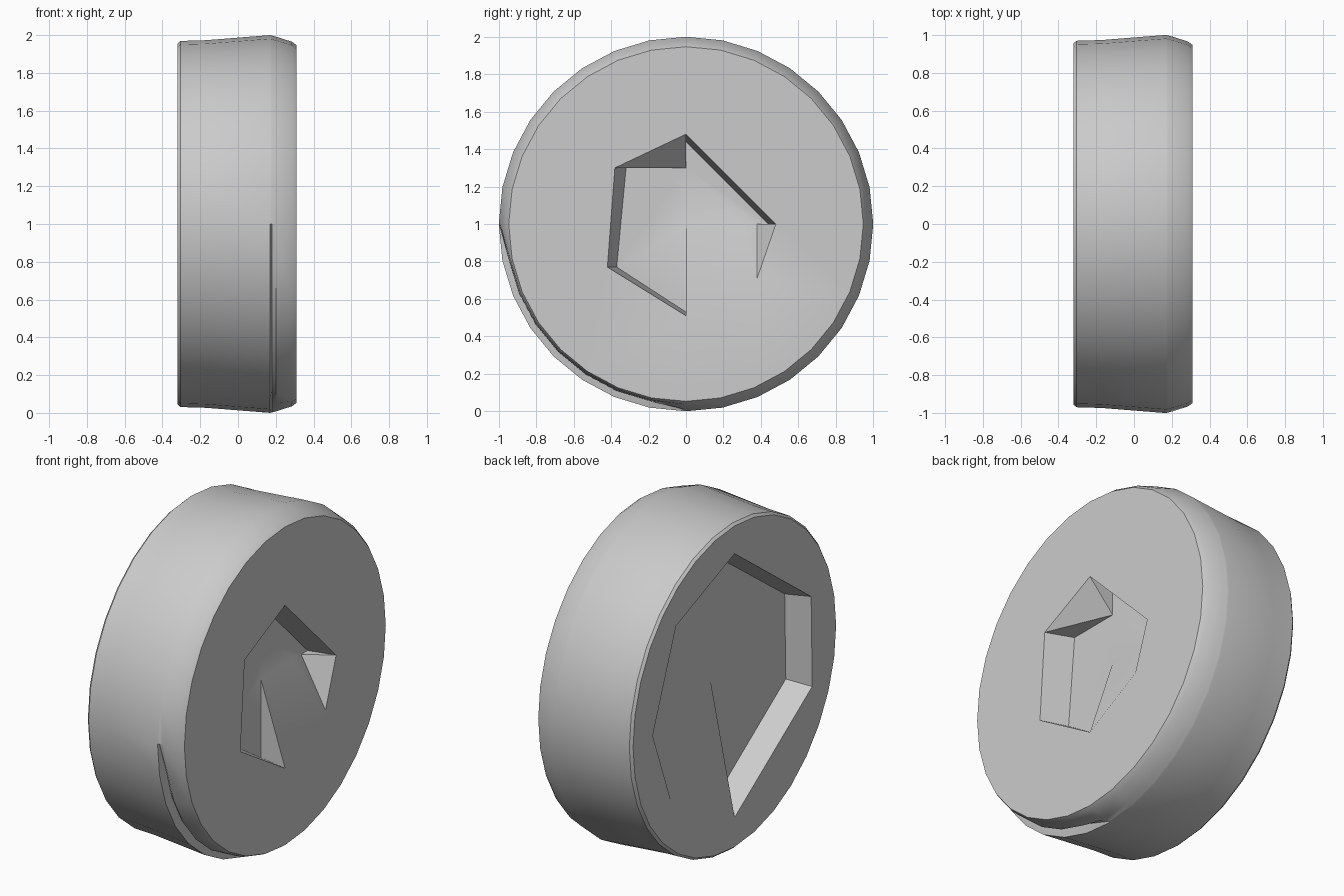
import bpy
import bmesh
import math

old = bpy.data.objects.get("Cube")
if old:
    bpy.data.objects.remove(old, do_unlink=True)

SEGMENTS = 32
bm = bmesh.new()


def vert(x, y, z):
    return bm.verts.new((x, y, z + 1))


def fill_cap(ring, rim):
    """Flat side face with the recess opening left free."""
    edges = []
    for loop in (ring, rim):
        for a, b in zip(loop, loop[1:] + loop[:1]):
            edges.append(bm.edges.get((a, b)) or bm.edges.new((a, b)))
    bmesh.ops.triangle_fill(bm, edges=edges, use_beauty=True)


def recess(ring, x_face, x_floor, rim, floor, faces):
    """Capital letters are rim corners, small letters floor corners."""
    v = {k: vert(x_face, *p) for k, p in rim.items()}
    v.update({k: vert(x_floor, *p) for k, p in floor.items()})
    for names in faces.split():
        bm.faces.new([v[k] for k in names])
    fill_cap(ring, [v[k] for k in rim])


# Tread: lathe profile (x, radius), with a groove in one lower quarter
profile = [(-.32, .955), (-.305, .969), (-.17, .973), (.17, 1), (.18, .997),
           (.2, .992), (.285, .965), (.31, .947)]
rings = []
for i, (x, r) in enumerate(profile):
    ring = []
    for s in range(SEGMENTS):
        a = math.tau * s / SEGMENTS
        y, z = math.cos(a), math.sin(a)
        grooved = y < -.01 and z < -.18
        radius = {4: .95, 5: .965, 6: .958}.get(i, r) if grooved else r
        ring.append(vert(x, y * radius, z * radius))
    rings.append(ring)
for lower, upper in zip(rings, rings[1:]):
    for s in range(SEGMENTS):
        t = (s + 1) % SEGMENTS
        bm.faces.new((lower[s], lower[t], upper[t], upper[s]))

# Small recess on the +x side, with a ramp in one quarter
recess(rings[-1], .31, .15,
       {"A": (0, .48), "B": (-.38, .3), "C": (-.42, -.23),
        "D": (0, -.49), "G": (.38, -.29), "E": (.48, 0)},
       {"a": (0, .44), "h": (0, .3), "b": (-.32, .3), "c": (-.37, -.23),
        "d": (0, -.47), "o": (0, 0), "e": (.31, 0), "f": (.38, 0), "i": (.44, 0)},
       "EAai ABh Aah Bhb BCcb CDdc Ddo DoeG eGf GEf Eif ahbcdoefi")

# Large recess on the -x side, with the same ramp
recess(rings[0], -.32, -.16,
       {"A": (0, .79), "B": (-.72, .26), "C": (-.73, -.28), "D": (0, -.78),
        "G": (.6, -.45), "E": (.77, 0), "F": (.55, .57)},
       {"a": (0, .75), "b": (-.7, .24), "c": (-.71, -.27), "d": (0, -.76),
        "o": (0, 0), "e": (.73, 0), "f": (.53, .55)},
       "ABba BCcb CDdc Ddo DoeG GEe EFfe FAaf abcdoef")

bmesh.ops.recalc_face_normals(bm, faces=bm.faces[:])
mesh = bpy.data.meshes.new("wheel")
bm.to_mesh(mesh)
bm.free()

# Plain grey material
grey = bpy.data.materials.new("light_grey")
grey.use_nodes = True
colour = (.6, .6, .6, 1)
grey.diffuse_color = colour
grey.node_tree.nodes["Principled BSDF"].inputs["Base Color"].default_value = colour
mesh.materials.append(grey)

wheel = bpy.data.objects.new("wheel", mesh)
bpy.context.collection.objects.link(wheel)
bpy.ops.object.select_all(action="DESELECT")
wheel.select_set(True)
bpy.context.view_layer.objects.active = wheel
bpy.ops.object.shade_smooth_by_angle(angle=math.radians(30))
